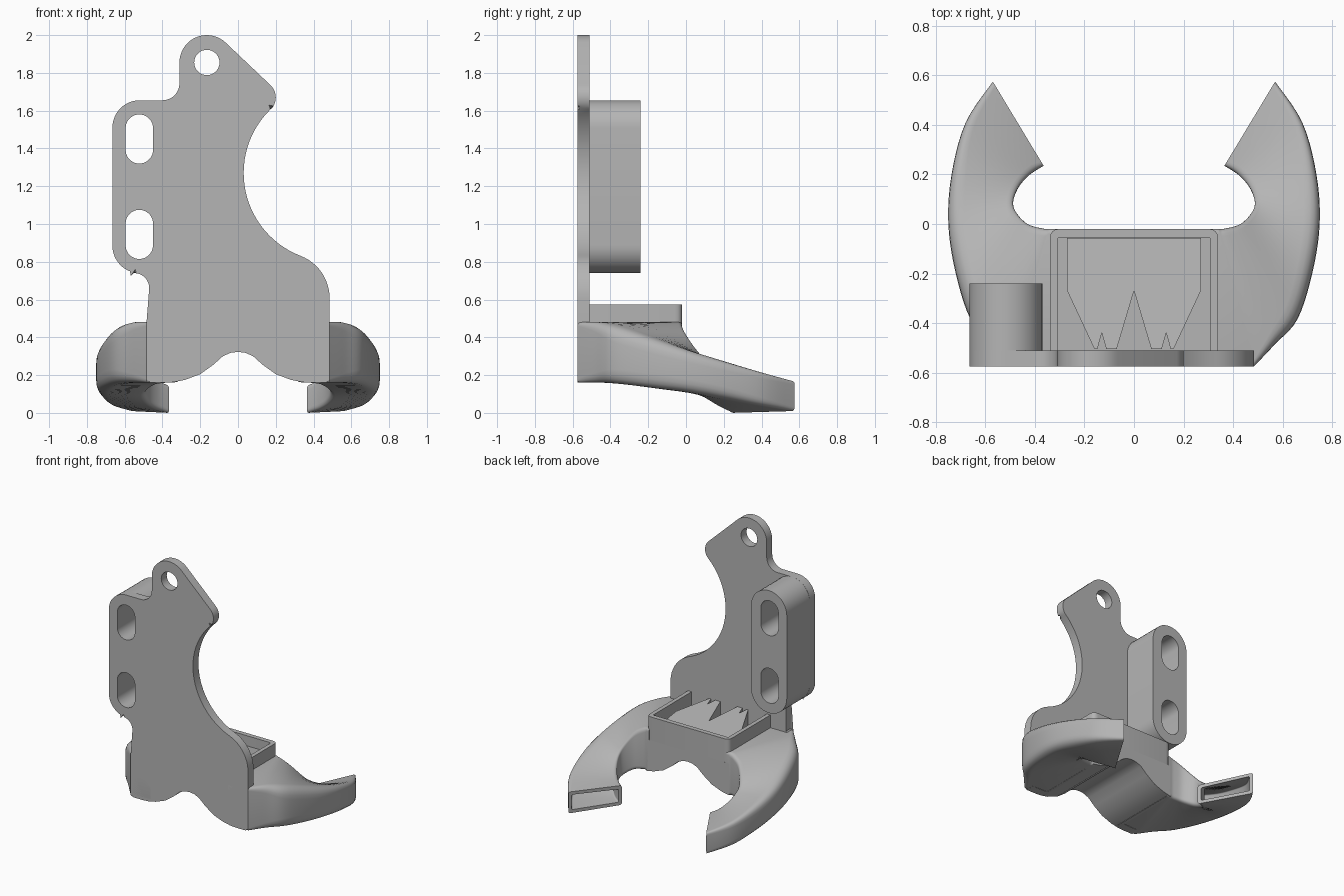
import bpy, bmesh
from math import sin, cos, pi, radians
from mathutils import Vector

cube = bpy.data.objects.get("Cube")
if cube:
    bpy.data.objects.remove(cube, do_unlink=True)

grey = bpy.data.materials.new("light grey plastic")
grey.use_nodes = True
grey.diffuse_color = (0.46, 0.46, 0.46, 1)
grey.node_tree.nodes["Principled BSDF"].inputs["Base Color"].default_value = grey.diffuse_color


def finish(name, bm):
    bmesh.ops.recalc_face_normals(bm, faces=bm.faces)
    mesh = bpy.data.meshes.new(name)
    bm.to_mesh(mesh)
    bm.free()
    mesh.materials.append(grey)
    obj = bpy.data.objects.new(name, mesh)
    bpy.context.collection.objects.link(obj)
    return obj


def select(obj):
    bpy.ops.object.select_all(action='DESELECT')
    obj.select_set(True)
    bpy.context.view_layer.objects.active = obj


def smooth(obj):
    select(obj)
    bpy.ops.object.shade_smooth_by_angle(angle=radians(32))


def arc(cx, cz, r, a0, a1, n=12):
    angles = [radians(a0 + (a1 - a0) * i / n) for i in range(n + 1)]
    return [(cx + r * cos(a), cz + r * sin(a)) for a in angles]


def stadium(cx, z0, z1, r):
    return arc(cx, z1 - r, r, 0, 180, 20) + arc(cx, z0 + r, r, 180, 360, 20)


def rounded(corners, n=4):
    """Polygon from (x, y, radius) corners, each softened by a short curve."""
    out = []
    for i, (x, y, r) in enumerate(corners):
        p = Vector((x, y))
        a = p + (Vector(corners[i - 1][:2]) - p).normalized() * r
        b = p + (Vector(corners[(i + 1) % len(corners)][:2]) - p).normalized() * r
        if r == 0:
            out.append((x, y))
            continue
        for k in range(n + 1):
            t = k / n
            out.append(tuple(a * (1 - t) ** 2 + p * 2 * t * (1 - t) + b * t * t))
    return out


def prism(name, outline, lo, hi, axis='Y', chamfer=0, at=None, min_z=-1):
    """Extrude an outline along y or z; optionally chamfer the rim lying at one end."""
    bm = bmesh.new()
    place = (lambda p, d: (p[0], d, p[1])) if axis == 'Y' else (lambda p, d: (p[0], p[1], d))
    ends = [[bm.verts.new(place(p, d)) for p in outline] for d in (lo, hi)]
    n = len(outline)
    for i in range(n):
        j = (i + 1) % n
        bm.faces.new((ends[0][i], ends[0][j], ends[1][j], ends[1][i]))
    for ring in ends:
        bm.faces.new(ring)
    if chamfer:
        rim = [e for e in bm.edges
               if all(abs(v.co.y - at) < 1e-5 and v.co.z > min_z for v in e.verts)]
        bmesh.ops.bevel(bm, geom=rim, offset=chamfer, segments=2, profile=0.5, affect='EDGES')
    return finish(name, bm)


def cut(obj, outlines):
    for outline in outlines:
        cutter = prism("cutter", outline, -1, 1)
        cutter.hide_render = True
        mod = obj.modifiers.new("hole", 'BOOLEAN')
        mod.object, mod.operation, mod.solver = cutter, 'DIFFERENCE', 'EXACT'
        select(obj)
        bpy.ops.object.modifier_apply(modifier=mod.name)
        bpy.data.objects.remove(cutter, do_unlink=True)


# Shared arch along the underside
half_arch = [(-.34, .163), (-.28, .175), (-.2, .205), (-.13, .255), (-.08, .3), (-.04, .318)]
arch = half_arch + [(0, .323)] + [(-x, z) for x, z in reversed(half_arch)]

# Mounting plate
FRONT, BACK = -.575, -.51
plate_outline = (
    arch + [(.38, .16)] + [(.465, .16), (.485, .18), (.485, .47)]
    + arc(.246, .608, .239, 0, 69)
    + arc(.5, 1.27, .47, 249, 134.3, 28)[1:]
    + arc(.11, 1.67, .09, -45.7, 46.5)[1:]
    + arc(-.165, 1.855, .145, 46.5, 180, 18)
    + arc(-.4, 1.745, .09, 0, -90)
    + arc(-.52, 1.51, .145, 90, 180)
    + arc(-.52, .885, .145, 180, 255)
    + arc(-.55, .66, .08, 90, 0)
    + [(-.47, .49), (-.485, .47), (-.485, .18), (-.465, .16), (-.38, .16)])
plate = prism("mounting_plate", plate_outline, FRONT, BACK,
              chamfer=.022, at=FRONT, min_z=.475)

# Slotted spacer block behind the plate
spacer = prism("slotted_spacer", stadium(-.5175, .74, 1.655, .1475), BACK - .01, -.24,
               chamfer=.018, at=-.24)
slots = [stadium(-.5225, z, z + .26, .0725) for z in (.815, 1.32)]
cut(plate, slots + [arc(-.165, 1.855, .067, 0, 348.75, 31)])
cut(spacer, slots)

# Central air chamber
chamber = prism("air_chamber", arch + [(.34, .4), (-.34, .4)], BACK - .01, -.02)

# Inlet collar, open on the plate side
collar = prism("inlet_collar", rounded([
    (-.34, -.53, 0), (-.34, -.02, .04), (.34, -.02, .04), (.34, -.53, 0),
    (.31, -.53, 0), (.31, -.055, .01), (-.31, -.055, .01), (-.31, -.53, 0)]),
    .4, .575, axis='Z')

# Toothed ramp that splits the flow inside the collar
half_teeth = [(.27, -.056), (.27, -.27), (.16, -.505), (.148, -.505),
              (.13, -.44), (.112, -.505), (.07, -.505)]
ramp = prism("flow_splitter", half_teeth + [(0, -.27)]
             + [(-x, y) for x, y in reversed(half_teeth)], .4, .5, axis='Z')
for v in ramp.data.vertices:
    if v.co.z > .45:
        v.co.z = .5 - .15 * (v.co.y + .056)

# Curved duct stations: inner x, y, bottom, top; outer x, y, bottom, top; corner radius
stations = [Vector(s) for s in (
    (.34, -.02, .16, .48, .485, -.575, .16, .48, .02),
    (.37, -.018, .16, .47, .57, -.485, .16, .48, .05),
    (.43, .0, .15, .43, .66, -.385, .15, .455, .08),
    (.475, .045, .12, .36, .72, -.2, .13, .4, .08),
    (.488, .09, .09, .3, .75, .0, .11, .34, .07),
    (.465, .15, .045, .235, .737, .2, .08, .285, .06),
    (.42, .2, .015, .18, .68, .41, .04, .22, .04),
    (.365, .235, 0, .145, .57, .575, .01, .17, .02))]


def spline(pts, steps=5):
    out = []
    for i in range(len(pts) - 1):
        p0, p1, p2, p3 = (pts[max(0, min(len(pts) - 1, i + k))] for k in (-1, 0, 1, 2))
        for s in range(steps):
            t = s / steps
            out.append(.5 * (2 * p1 + (p2 - p0) * t + (2 * p0 - 5 * p1 + 4 * p2 - p3) * t ** 2
                             + (3 * p1 - p0 - 3 * p2 + p3) * t ** 3))
    return out + [pts[-1]]


def section(s, wall=0):
    """Rounded four-cornered ring of points across the duct."""
    ix, iy, ib, it, ox, oy, ob, ot, r = s
    inner, outer = Vector((ix, iy)), Vector((ox, oy))
    length = (outer - inner).length
    along = (outer - inner) / length
    r_out, r_in = (.012, .012) if wall else (r, min(r, .03))
    ring = rounded([(wall, ib + wall, r_in), (length - wall, ob + wall, r_out),
                    (length - wall, ot - wall, r_out), (wall, it - wall, r_in)], 5)
    return [(*(inner + along * d), z) for d, z in ring]


# Side ducts: outer skin to the outlet, then back along the inner channel
path = spline(stations)
root = Vector((.32, -.02, .165, .48, .32, -.575, .165, .48, .02))
rings = [section(s) for s in [root] + path]
rings += [section(s, .024) for s in reversed(path[15:])]
bm = bmesh.new()
loops = [[bm.verts.new(p) for p in ring] for ring in rings]
for a, b in zip(loops, loops[1:]):
    for i in range(len(a)):
        j = (i + 1) % len(a)
        bm.faces.new((a[i], a[j], b[j], b[i]))
bm.faces.new(loops[0])
bm.faces.new(loops[-1])
ducts = finish("side_ducts", bm)
ducts.modifiers.new("mirror", 'MIRROR').use_mirror_merge = False

for part in (plate, spacer, chamber, collar, ramp, ducts):
    smooth(part)
